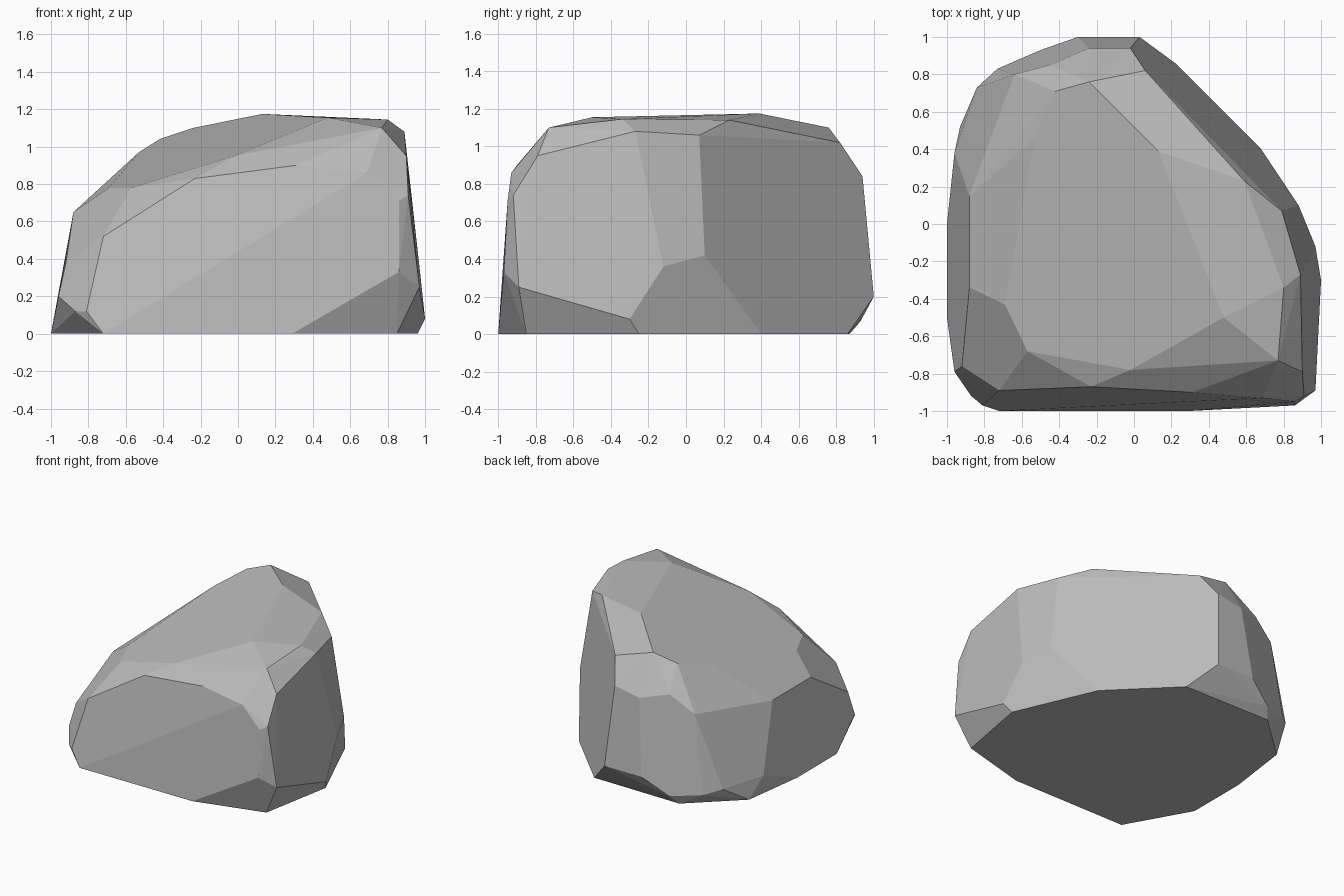
import bpy
import bmesh
import math

# Remove the default cube only
default_cube = bpy.data.objects.get("Cube")
if default_cube:
    bpy.data.objects.remove(default_cube, do_unlink=True)


def make_material(name, level):
    """Plain grey material with matching viewport and render colour."""
    material = bpy.data.materials.new(name)
    material.use_nodes = True
    colour = (level, level, level, 1)
    material.diffuse_color = colour
    shader = material.node_tree.nodes["Principled BSDF"]
    shader.inputs["Base Color"].default_value = colour
    shader.inputs["Roughness"].default_value = 1
    return material


def chiselled_block(name, corner_groups, material, flatness):
    """Wrap the corners in a hull and merge nearly coplanar triangles into facets."""
    mesh = bpy.data.meshes.new(name)
    block = bmesh.new()
    for group in corner_groups:
        for corner in group:
            block.verts.new(corner)
    hull = bmesh.ops.convex_hull(block, input=block.verts[:])
    # Discard the corners swallowed by the hull
    loose = [v for v in block.verts if not v.link_faces]
    bmesh.ops.delete(block, geom=loose, context="VERTS")
    bmesh.ops.dissolve_limit(
        block,
        angle_limit=flatness,
        verts=block.verts[:],
        edges=block.edges[:],
    )
    bmesh.ops.recalc_face_normals(block, faces=block.faces[:])
    for face in block.faces:
        face.smooth = False
    block.to_mesh(mesh)
    block.free()
    mesh.materials.append(material)
    rock = bpy.data.objects.new(name, mesh)
    bpy.context.scene.collection.objects.link(rock)
    return rock


# Footprint resting on the ground
footprint = [(x, y, 0) for x, y in (
    (-.72, -1), (.29, -1), (.85, -.85), (.96, -.25), (.68, .4),
    (.22, .86), (-.55, .87), (-.93, .52), (-1, 0), (-1, -.5),
)]

# Broad front facet
front_facet = [
    (-.81, -.97, .12), (-.72, -.89, .52), (-.23, -.87, .83),
    (.31, -.9, .9), (.69, -.93, .86), (.86, -.95, .71), (.86, -.97, .33),
]

# Left flank, from the front corner round to the steep rear cut
left_flank = [
    (.97, -.89, .25), (.91, -.92, .74), (.9, -.79, .95), (.89, -.27, 1.08),
    (1, -.3, .08), (.97, -.12, .36), (.88, .1, .42), (.79, .07, 1.06),
]

# Rear wall
rear_wall = [
    (.03, 1, .2), (-.3, 1, .2), (-.5, .93, .07), (-.02, .94, .84),
    (-.24, .94, .8), (-.45, .85, .85), (-.64, .8, .72), (.06, .82, 1.02),
]

# Right flank
right_flank = [
    (-.96, -.79, .2), (-.87, -.92, .12), (-.92, -.76, .38),
    (-.88, -.34, .65), (-.88, .15, .65), (-.96, .38, .15),
    (-.84, .73, .14), (-.73, .83, .1),
]

# Sloping crown
crown = [
    (-.57, -.68, .78), (-.69, -.43, .78), (-.02, -.78, .95),
    (.77, -.73, 1.1), (.48, -.5, 1.155), (.8, -.34, 1.145),
    (.59, .23, 1.14), (.13, .39, 1.175), (-.24, .76, 1.1),
    (-.42, .71, 1.04), (-.53, .46, .97),
]

stone = make_material("grey stone", .5)
boulder = chiselled_block(
    "boulder",
    [footprint, front_facet, left_flank, rear_wall, right_flank, crown],
    stone,
    math.radians(5),
)
